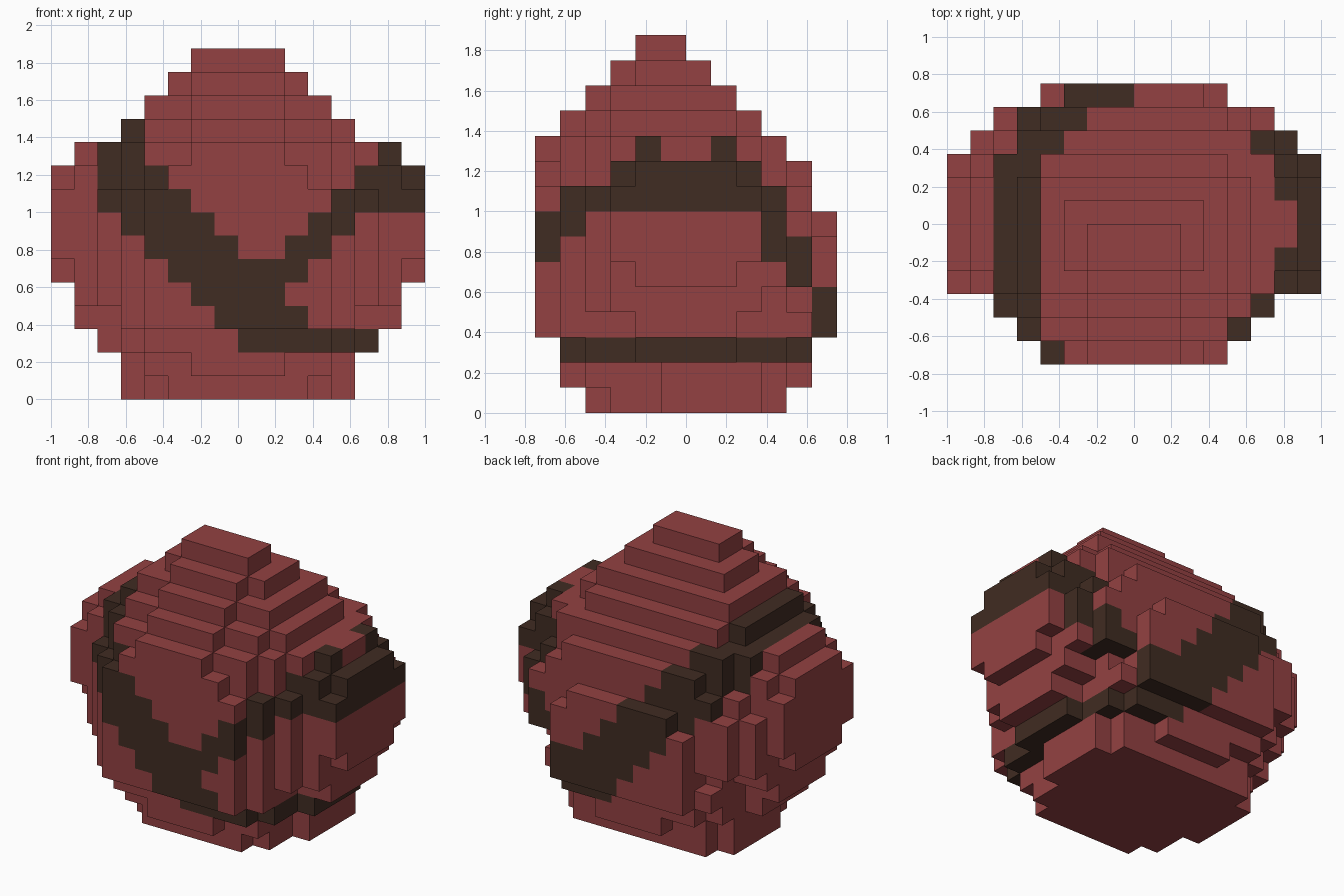
import bpy
import bmesh
from mathutils import Vector

cube = bpy.data.objects.get("Cube")
if cube:
    bpy.data.objects.remove(cube, do_unlink=True)

BLOCK = 0.125
RED, BROWN = 0, 1


def make_material(name, rgb):
    mat = bpy.data.materials.new(name)
    mat.use_nodes = True
    color = (*rgb, 1.0)
    mat.diffuse_color = color
    mat.node_tree.nodes["Principled BSDF"].inputs["Base Color"].default_value = color
    return mat


materials = [make_material("brick red", (0.292, 0.053, 0.054)),
             make_material("dark brown", (0.051, 0.025, 0.016))]

# Each layer is a stepped outline: overlapping slabs of (half width, front, back)
FOOT = [(3, -4, 4), (4, -3, 4), (5, -1, 3)]
WAIST = [(4, -6, 6), (5, -5, 5), (6, -4, 5), (7, -3, 4)]
LAYERS = [
    FOOT,
    FOOT + [(2, -5, 5), (4, -4, 4)],
    [(4, -5, 5), (5, -4, 4), (6, -2, 2)],
    [(4, -6, 6), (5, -5, 5), (7, -2, 2)],
    [(4, -6, 6), (5, -5, 4), (6, -4, 3), (7, -3, 3)],
    WAIST + [(8, -2, 2)],
    WAIST + [(8, -3, 3)],
    [(3, -6, 6), (4, -6, 5)] + WAIST[1:] + [(8, -3, 3)],
    [(4, -6, 5), (5, -5, 5), (6, -4, 4), (8, -3, 3)],
    [(3, -6, 5), (4, -5, 5), (5, -4, 4), (7, -3, 3), (8, -2, 2)],
    [(2, -6, 4), (4, -5, 4), (5, -4, 4), (6, -3, 3), (7, -2, 2)],
    [(2, -5, 3), (4, -4, 3), (5, -3, 2)],
    [(2, -4, 2), (4, -3, 2)],
    [(2, -3, 1), (3, -2, 1)],
    [(2, -2, 0)],
]

blocks = {(x, y, z)
          for z, slabs in enumerate(LAYERS)
          for half, front, back in slabs
          for x in range(-half, half)
          for y in range(front, back)}


def is_band(x, y, z):
    """Brown bands: a slanted ring, a side belt and branches joining them."""
    front = y < -3
    shift = 2 if front else 3
    if z < 2:
        return False
    if z == 2:
        return x >= shift - 2
    # slanted ring
    if max(shift - z, -6) <= x < shift + 4 - z:
        return True
    # belt round the left side, with two raised studs
    if x >= 5 and z in (8, 9):
        return True
    if z == 10:
        return x == 6 and y in (-2, 1)
    # branches from ring to belt
    if front:
        return x >= 0 and z - 4 <= x < z - 2
    return x < 7 and x + y >= 8 and z - 1 <= x <= z


AXES = [Vector(v) for v in ((1, 0, 0), (0, 1, 0), (0, 0, 1))]


def build_part(name, bottom, top):
    """Mesh the exposed block faces of the layers from bottom up to top."""
    bm = bmesh.new()
    for block in sorted(b for b in blocks if bottom <= b[2] < top):
        mat = BROWN if is_band(*block) else RED
        center = Vector(block) + Vector((0.5, 0.5, 0.5))
        for i, axis in enumerate(AXES):
            for sign in (-1, 1):
                normal = axis * sign
                if tuple(int(c) for c in Vector(block) + normal) in blocks:
                    continue
                u, v = AXES[(i + 1) % 3] / 2, AXES[(i + 2) % 3] * sign / 2
                mid = center + normal / 2
                corners = (mid - u - v, mid + u - v, mid + u + v, mid - u + v)
                face = bm.faces.new([bm.verts.new(c * BLOCK) for c in corners])
                face.material_index = mat
    bmesh.ops.remove_doubles(bm, verts=bm.verts, dist=0.001)
    mesh = bpy.data.meshes.new(name)
    bm.to_mesh(mesh)
    bm.free()
    for mat in materials:
        mesh.materials.append(mat)
    obj = bpy.data.objects.new(name, mesh)
    bpy.context.collection.objects.link(obj)
    return obj


# Foot, banded body and stepped crown
build_part("foot", 0, 2)
build_part("body", 2, 12)
build_part("crown", 12, len(LAYERS))
